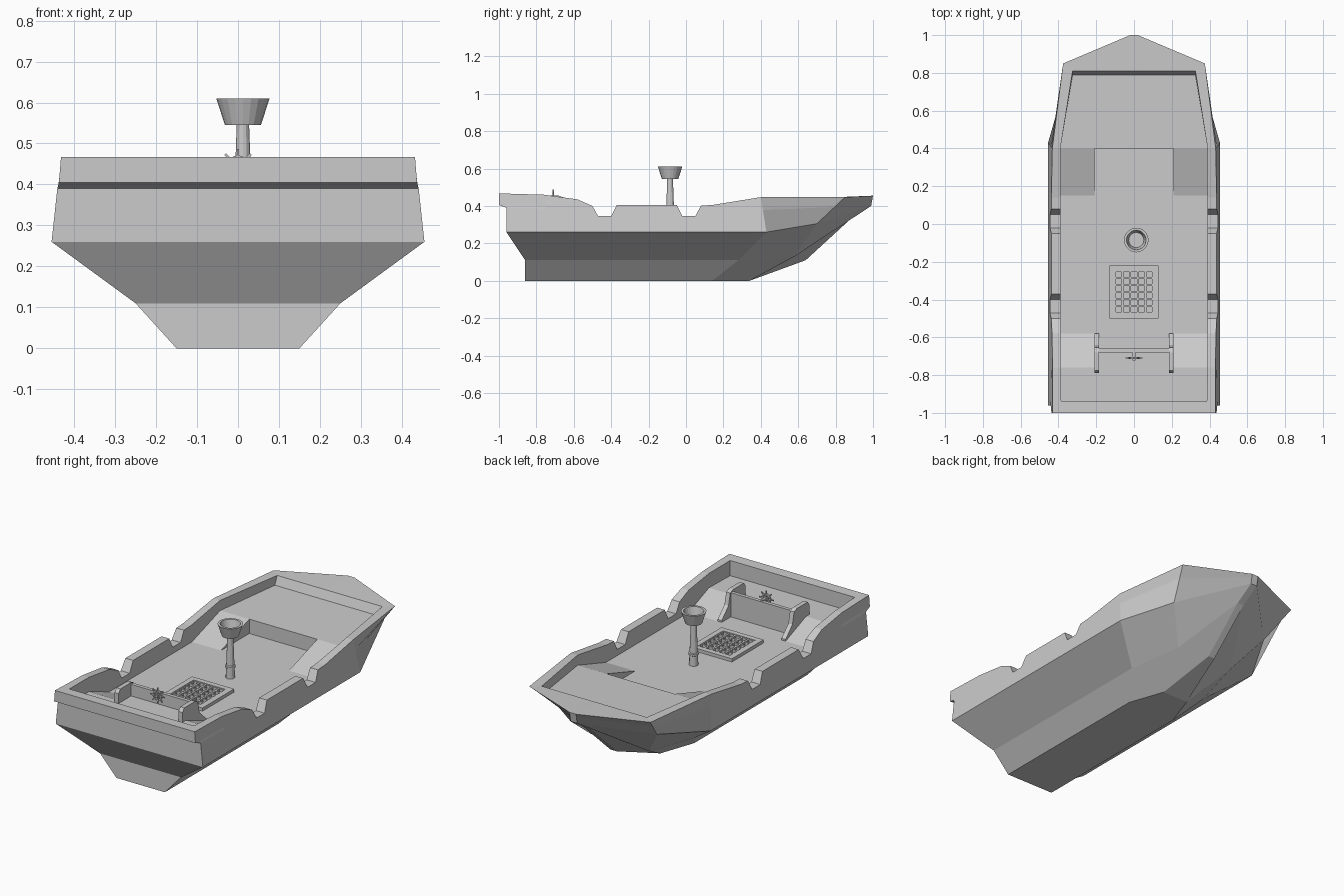
import bpy, bmesh, math

if "Cube" in bpy.data.objects:
    bpy.data.objects.remove(bpy.data.objects["Cube"])


def lerp(a, b, t):
    return a + (b - a) * t


def make(name, bm):
    bmesh.ops.remove_doubles(bm, verts=bm.verts, dist=0.0002)
    bmesh.ops.dissolve_degenerate(bm, edges=bm.edges, dist=0.0002)
    bmesh.ops.recalc_face_normals(bm, faces=bm.faces)
    me = bpy.data.meshes.new(name)
    bm.to_mesh(me)
    bm.free()
    ob = bpy.data.objects.new(name, me)
    bpy.context.collection.objects.link(ob)
    return ob


def mirror(ob):
    ob.modifiers.new("mirror", 'MIRROR').merge_threshold = 0.0005
    return ob


def prism(name, yz, x0, x1):
    """Extrude a side profile (y, z) across x."""
    bm = bmesh.new()
    a = [bm.verts.new((x0, y, z)) for y, z in yz]
    b = [bm.verts.new((x1, y, z)) for y, z in yz]
    bm.faces.new(a)
    bm.faces.new(b)
    n = len(yz)
    for i in range(n):
        j = (i + 1) % n
        bm.faces.new((a[i], a[j], b[j], b[i]))
    return make(name, bm)


def box(bm, x0, x1, y0, y1, z0, z1):
    r = bmesh.ops.create_cube(bm, size=1)
    for v in r["verts"]:
        v.co = (x1 if v.co.x > 0 else x0, y1 if v.co.y > 0 else y0, z1 if v.co.z > 0 else z0)


def lathe(name, rz, cx, cy, n=16):
    """Spin a (radius, z) profile about a vertical axis."""
    bm = bmesh.new()
    rings = [[bm.verts.new((cx + r * math.cos(2 * math.pi * k / n),
                            cy + r * math.sin(2 * math.pi * k / n), z)) for k in range(n)] for r, z in rz]
    for a, b in zip(rings, rings[1:]):
        for k in range(n):
            j = (k + 1) % n
            bm.faces.new((a[k], a[j], b[j], b[k]))
    bm.faces.new(rings[0])
    bm.faces.new(rings[-1])
    return make(name, bm)


DECK, POOP = 0.31, 0.38


def station(keel, c1, c2, rim, inner, deck, lip=None):
    """Half cross-section from keel centre, up the side, over the rim, to deck centre."""
    if lip is None:
        lip = [tuple(lerp(a, b, t) for a, b in zip(c2, rim)) for t in (0.63, 0.7)]
    return [(0, *keel[1:]), keel, c1, c2, *lip, rim, inner, deck, (0, *deck[1:])]


# hull: transom, notched parallel body, faceted bow
stations = []
for s in (0, 1):
    stations.append(station((.15 * s, -.86, 0), (.25 * s, -.86, .11), (.455 * s, -.96, .26),
                            (.432 * s, -1, .467), (.385 * s, -.94, .465), (.385 * s, -.94, DECK),
                            [(.441 * s, -.96, .39), (.437 * s, -1, .405)]))
sheer = [(-.76, .46), (-.58, .435), (-.50, .40), (-.47, .345), (-.40, .345), (-.37, .405),
         (-.05, .405), (-.02, .345), (.05, .345), (.08, .402), (.14, .405), (.40, .447)]
for y, z in sheer + [(.40, .447)]:
    t = (y + 1) / 1.4
    fore = len(stations) == len(sheer) + 2
    stations.append(station((.15, lerp(-.86, .14, t), 0), (.25, lerp(-.86, .28, t), .11),
                            (.455, lerp(-.96, .43, t), .26), (.455 - (z - .26) * .12, y, z),
                            (.39, y, z), (.39, y, .39 if fore else DECK)))
stations.append(station((.08, .34, 0), (.18, .58, .13), (.31, .70, .305),
                        (.375, .85, .447), (.325, .81, .447), (.325, .79, .40)))
for x in (.02, 0):
    stations.append(station((x, .64, .11), (x, .88, .33), (x, .99, .40),
                            (x, 1, .455), (x, .81, .447), (x, .79, .40)))
bm = bmesh.new()
rows = [[bm.verts.new(p) for p in st] for st in stations]
for a, b in zip(rows, rows[1:]):
    for k in range(len(a) - 1):
        bm.faces.new((a[k], a[k + 1], b[k + 1], b[k]))
mirror(make("hull", bm))

# raised stern deck and ramps on both sides
prism("stern_deck", [(-.945, .30), (-.945, POOP), (-.66, POOP), (-.66, .30)], -.21, .21)
mirror(prism("stern_ramp", [(-.945, .30), (-.945, POOP), (-.76, POOP), (-.58, DECK), (-.58, .30)], .21, .395))
mirror(prism("bow_ramp", [(.14, .30), (.15, DECK), (.40, .39), (.41, .30)], .21, .395))

# stern rail with end brackets
bm = bmesh.new()
box(bm, -.19, .19, -.68, -.66, .305, .445)
make("stern_rail", bm)
mirror(prism("rail_bracket", [(-.79, .37), (-.79, .435), (-.775, .455), (-.68, .455), (-.655, .445),
                              (-.64, .38), (-.58, .32), (-.58, .305), (-.66, .305)], .185, .21))

# steering wheel: rim, spokes and axle
WZ = .443
bm = bmesh.new()
n = 16
rings = []
for k in range(n):
    a = 2 * math.pi * k / n
    rings.append([bm.verts.new((r * math.cos(a), y, WZ + r * math.sin(a)))
                  for r, y in ((.021, -.715), (.028, -.715), (.028, -.705), (.021, -.705))])
for k in range(n):
    p, q = rings[k], rings[(k + 1) % n]
    for i in range(4):
        j = (i + 1) % 4
        bm.faces.new((p[i], p[j], q[j], q[i]))
make("wheel_rim", bm)
for k in range(4):
    bm = bmesh.new()
    box(bm, -.044, .044, -.713, -.707, -.003, .003)
    ob = make("wheel_spoke", bm)
    ob.location.z = 0
    ob.rotation_euler.y = k * math.pi / 4
    ob.location.z = WZ
bm = bmesh.new()
box(bm, -.007, .007, -.722, -.67, WZ - .007, WZ + .007)
make("wheel_axle", bm)

# hatch: raised frame with a lattice
bm = bmesh.new()
X, Y0, Y1 = .13, -.50, -.22
box(bm, -X, X, Y0, Y0 + .03, .30, .328)
box(bm, -X, X, Y1 - .03, Y1, .30, .328)
for s in (-1, 1):
    box(bm, s * .115 - .015, s * .115 + .015, Y0 + .03, Y1 - .03, .30, .328)
make("hatch_frame", bm)
bm = bmesh.new()
for i in range(6):
    x = -.1 + i * .04
    box(bm, x - .005, x + .005, Y0 + .03, Y1 - .03, .305, .326)
for i in range(7):
    y = Y0 + .03 + i * .22 / 6
    box(bm, -.1, .1, y - .005, y + .005, .305, .325)
make("hatch_lattice", bm)

# mast with collar, and the lookout basket
MX, MY = .012, -.085
lathe("mast", [(.024, .30), (.022, .365), (.027, .368), (.027, .378), (.021, .381), (.015, .55)], MX, MY, 12)
lathe("lookout_basket", [(.044, .545), (.065, .61), (.052, .61), (.040, .56)], MX, MY, 20)
